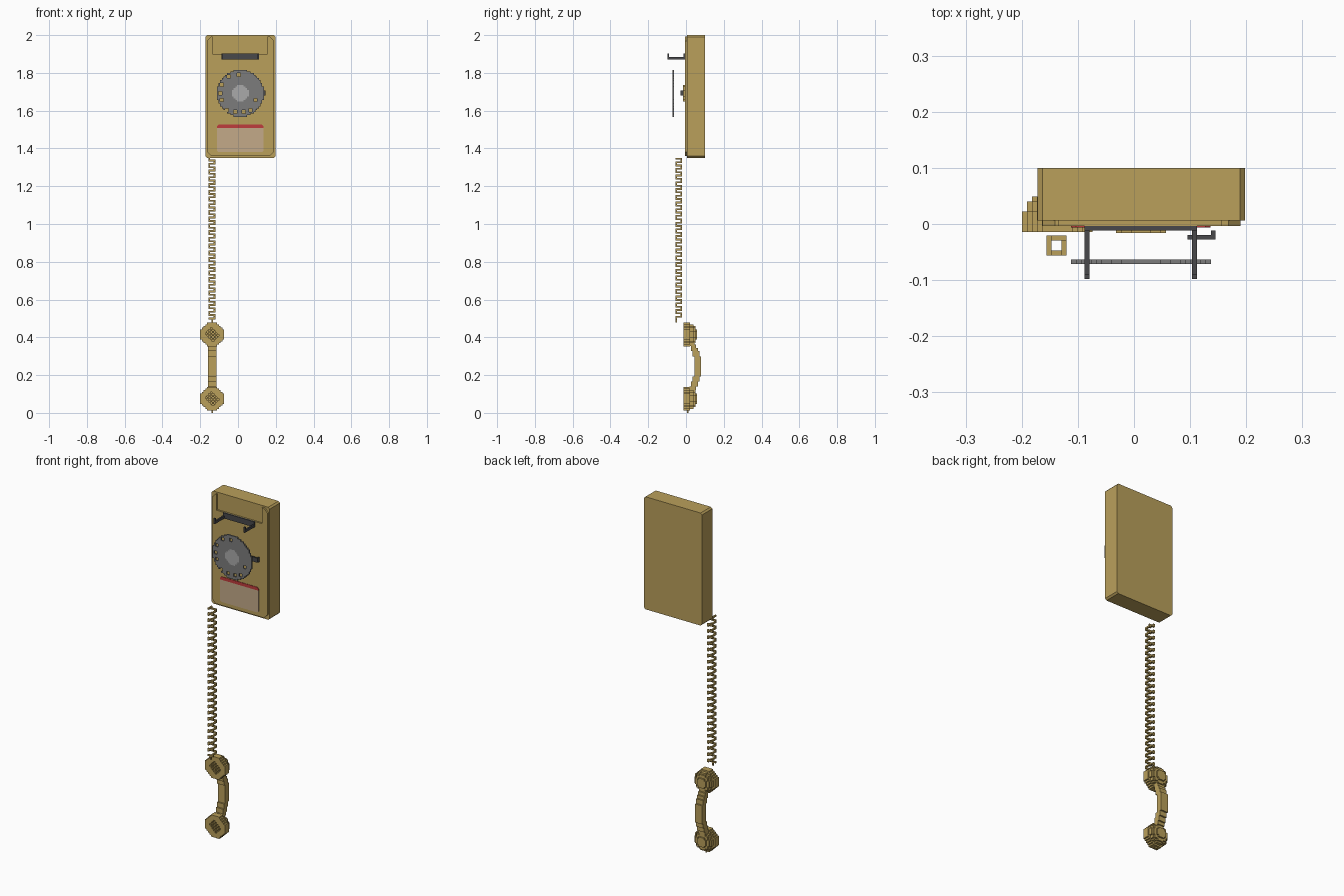
import bpy, bmesh, math

if "Cube" in bpy.data.objects:
    bpy.data.objects.remove(bpy.data.objects["Cube"], do_unlink=True)


def material(name, r, g, b):
    m = bpy.data.materials.new(name)
    m.use_nodes = True
    m.diffuse_color = (r, g, b, 1)
    m.node_tree.nodes["Principled BSDF"].inputs["Base Color"].default_value = (r, g, b, 1)
    return m


OCHRE = material("ochre plastic", 0.49, 0.35, 0.105)
DARK = material("dark grey", 0.065, 0.065, 0.07)
GREY = material("dial grey", 0.2, 0.2, 0.2)
PALE = material("pale grey", 0.4, 0.4, 0.4)
LABEL = material("label beige", 0.55, 0.40, 0.25)
RED = material("red", 0.52, 0.045, 0.045)
V = 0.0089  # block size


def finish(bm, name, mats):
    bmesh.ops.recalc_face_normals(bm, faces=bm.faces)
    me = bpy.data.meshes.new(name)
    bm.to_mesh(me)
    bm.free()
    for m in mats:
        me.materials.append(m)
    ob = bpy.data.objects.new(name, me)
    bpy.context.collection.objects.link(ob)
    return ob


def add_box(bm, x0, x1, y0, y1, z0, z1):
    vs = [bm.verts.new((x, y, z)) for x in (x0, x1) for y in (y0, y1) for z in (z0, z1)]
    for f in ((0, 1, 3, 2), (4, 6, 7, 5), (0, 4, 5, 1), (2, 3, 7, 6), (0, 2, 6, 4), (1, 5, 7, 3)):
        bm.faces.new([vs[i] for i in f])


def boxes(name, mat, *bounds):
    bm = bmesh.new()
    for b in bounds:
        add_box(bm, *b)
    return finish(bm, name, [mat])


def prism(name, mat, outline, y0, y1):
    """Extrude an (x, z) outline from y0 to y1."""
    bm = bmesh.new()
    face = bm.faces.new([bm.verts.new((x, y0, z)) for x, z in outline])
    ext = bmesh.ops.extrude_face_region(bm, geom=[face])
    moved = [g for g in ext["geom"] if isinstance(g, bmesh.types.BMVert)]
    bmesh.ops.translate(bm, verts=moved, vec=(0, y1 - y0, 0))
    return finish(bm, name, [mat])


def chamfered(x0, x1, z0, z1, c):
    return [(x0 + c, z0), (x1 - c, z0), (x1, z0 + c), (x1, z1 - c),
            (x1 - c, z1), (x0 + c, z1), (x0, z1 - c), (x0, z0 + c)]


def blocks(name, mats, origin, counts, size, rule):
    """Skin of a block grid; rule(i, j, k) gives a material index or None."""
    cells = {}
    for i in range(counts[0]):
        for j in range(counts[1]):
            for k in range(counts[2]):
                m = rule(i, j, k)
                if m is not None:
                    cells[i, j, k] = m
    bm = bmesh.new()
    verts = {}

    def vert(p):
        if p not in verts:
            verts[p] = bm.verts.new([o + n * s for o, n, s in zip(origin, p, size)])
        return verts[p]

    for c, m in cells.items():
        for axis in range(3):
            for side in (0, 1):
                near = list(c)
                near[axis] += 2 * side - 1
                if tuple(near) in cells:
                    continue
                a, b = (axis + 1) % 3, (axis + 2) % 3
                quad = []
                for da, db in ((0, 0), (1, 0), (1, 1), (0, 1)):
                    p = list(c)
                    p[axis] += side
                    p[a] += da
                    p[b] += db
                    quad.append(vert(tuple(p)))
                f = bm.faces.new(quad if side else quad[::-1])
                f.material_index = m
    me = bpy.data.meshes.new(name)
    bm.to_mesh(me)
    bm.free()
    for m in mats:
        me.materials.append(m)
    ob = bpy.data.objects.new(name, me)
    bpy.context.collection.objects.link(ob)
    return ob


# Wall case with a raised front panel, notched at the top
prism("case", OCHRE, chamfered(-0.172, 0.198, 1.35, 2.0, V), 0.006, 0.1)
panel = chamfered(-0.163, 0.19, 1.359, 1.992, 0.022)
notch = [(0.155, 1.992), (0.155, 1.9), (-0.135, 1.9), (-0.135, 1.992)]
prism("front_panel", OCHRE, panel[:5] + notch + panel[5:], -0.004, 0.006)

# Cradle hook: cross bar and two prongs with raised tips
prongs = []
for x in (-0.088, 0.103):
    prongs += [(x, x + V, -0.098, -0.004, 1.87, 1.885),
               (x, x + V, -0.098, -0.089, 1.885, 1.902)]
boxes("cradle_hook", DARK, (-0.088, 0.112, -0.012, -0.004, 1.87, 1.902), *prongs)

# Dial plate with square finger holes and a pale centre
CX, CZ = 0.0125, 1.692
HOLES = [(0.0, 1.79), (-0.05, 1.78), (-0.082, 1.74), (-0.09, 1.694), (-0.082, 1.652),
         (-0.055, 1.607), (-0.014, 1.59), (0.028, 1.59), (0.07, 1.607), (0.097, 1.655)]
HOLE_CELLS = set()
for hx, hz in HOLES:
    hi, hk = round((hx - CX) / V) + 14, round((hz - CZ) / V) + 14
    HOLE_CELLS |= {(hi + a, hk + b) for a in (-1, 0) for b in (-1, 0)}


def dial_rule(i, j, k):
    d = math.hypot(i - 13.5, k - 13.5)
    if d > 14 or (i, k) in HOLE_CELLS:
        return None
    return 1 if d < 4.8 else 0


blocks("dial", [GREY, PALE], (CX - 14 * V, -0.071, CZ - 14 * V), (28, 1, 28),
       (V, 0.008, V), dial_rule)
blocks("dial_hub", [OCHRE], (CX - 5 * V, -0.016, CZ - 5 * V), (10, 1, 10), (V, 0.012, V),
       lambda i, j, k: 0 if math.hypot(i - 4.5, k - 4.5) < 5 else None)
boxes("finger_stop", DARK, (0.095, 0.145, -0.028, -0.02, 1.68, 1.706),
      (0.137, 0.145, -0.02, -0.012, 1.68, 1.706))

# Label card and red strip, set on the panel
prism("label_card", LABEL,
      [(-0.102, 1.38), (0.127, 1.38), (0.136, 1.389), (0.136, 1.51), (-0.112, 1.51), (-0.112, 1.389)],
      -0.006, -0.003)
prism("red_strip", RED,
      [(-0.112, 1.508), (0.136, 1.508), (0.136, 1.517), (0.127, 1.526), (-0.103, 1.526), (-0.112, 1.517)],
      -0.0065, -0.003)

# Coiled cord: a square spiral, one side of the ring per layer
COIL_X, COIL_Y, COIL_TOP, COIL_N = -0.156, -0.056, 1.35, 96


def coil_rule(i, j, k):
    side = (j == 0, i == 3, j == 3, i == 0)[k % 4]
    return 0 if side else None


blocks("coiled_cord", [OCHRE], (COIL_X, COIL_Y, COIL_TOP - COIL_N * V), (4, 4, COIL_N),
       (V, V, V), coil_rule)
boxes("cord_end", OCHRE, (-0.141, -0.132, -0.056, -0.047, 0.478, 0.5))

# Handset cups: stepped domes with a diamond of small pits on the front
HX = -0.137
RADII = (7, 7, 7, 7, 6, 6, 5, 3)


def cup_rule(i, j, k):
    a, b = i - 6.5, k - 6.5
    if math.hypot(a, b) > RADII[j]:
        return None
    if j == 0 and abs(a) + abs(b) < 5 and (i + k) % 2 == 0:
        return None
    return 0


for label, cz in (("earpiece", 0.415), ("mouthpiece", 0.075)):
    blocks(label, [OCHRE], (HX - 7 * 0.009, -0.014, cz - 7 * 0.009), (14, 8, 14),
           (0.009, 0.009, 0.009), cup_rule)
boxes("mouthpiece_tip", OCHRE, (HX - 0.0045, HX + 0.0045, 0.004, 0.013, 0.0, 0.016))


# Handset grip: stepped arc bowing to the back
def grip_rule(i, j, k):
    y, z = (j + 0.5) * V, 0.095 + (k + 0.5) * V
    outer = 0.082 - 2.3 * (z - 0.246) ** 2
    return 0 if outer - 0.035 < y < outer else None


blocks("grip", [OCHRE], (HX - 0.022, 0.0, 0.095), (1, 10, 34), (0.044, V, V), grip_rule)
